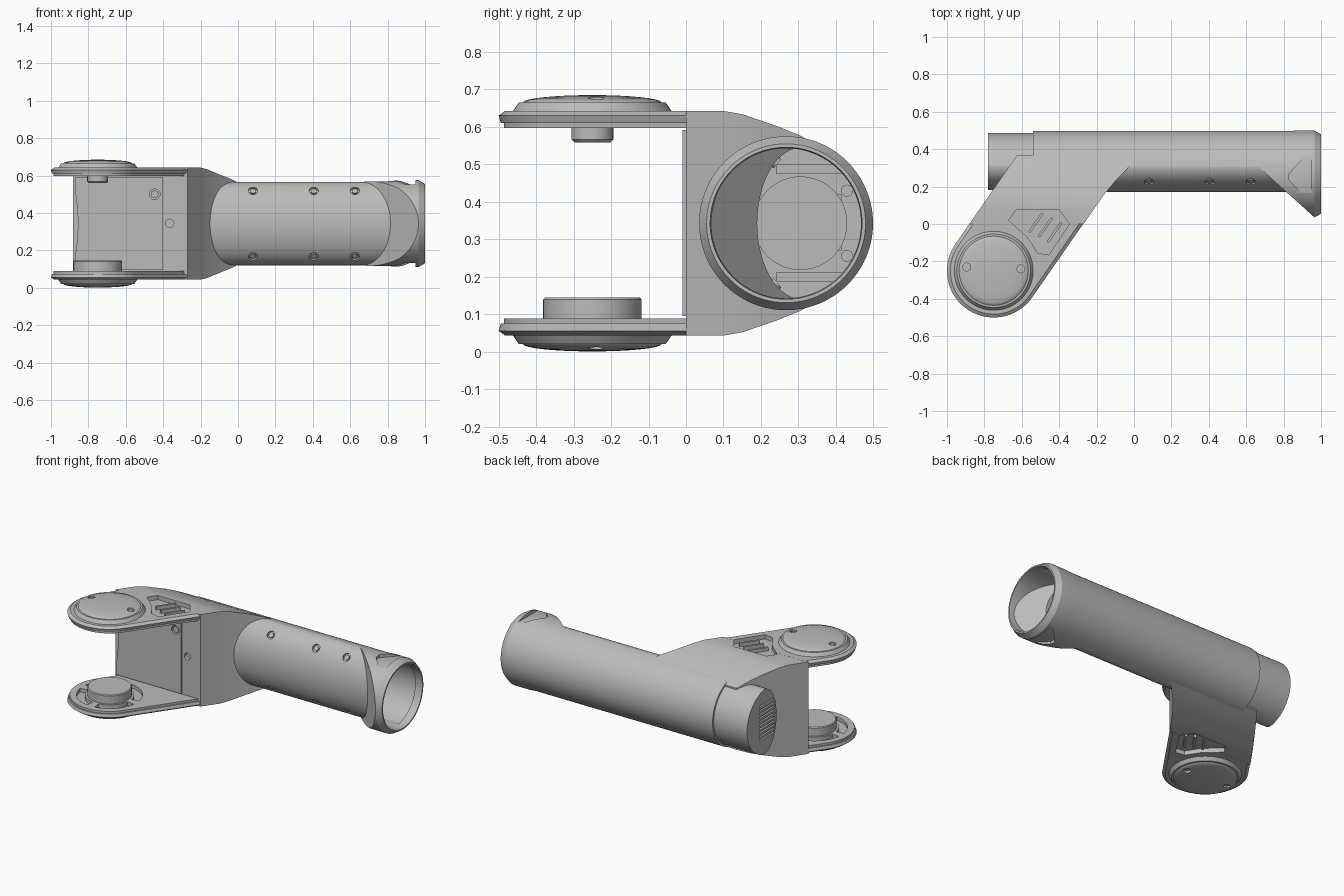
import bpy, bmesh, math
from mathutils import Vector, Matrix

old = bpy.data.objects.get("Cube")
if old:
    bpy.data.objects.remove(old)

grey = bpy.data.materials.new("satin_grey")
grey.use_nodes = True
grey.diffuse_color = (0.5, 0.5, 0.5, 1)
grey.node_tree.nodes["Principled BSDF"].inputs["Base Color"].default_value = (0.5, 0.5, 0.5, 1)

MID = 0.343                      # height of the mirror plane
TY = 0.272                       # tube axis in y
R = 0.226                        # tube radius
PIVOT = Vector((-0.75, -0.25))   # fork hinge axis
LEAN = math.radians(55.2)        # fork direction in plan
U = Vector((math.cos(LEAN), math.sin(LEAN)))


def add(name, bm):
    bmesh.ops.recalc_face_normals(bm, faces=bm.faces[:])
    me = bpy.data.meshes.new(name)
    bm.to_mesh(me)
    bm.free()
    me.materials.append(grey)
    ob = bpy.data.objects.new(name, me)
    bpy.context.collection.objects.link(ob)
    return ob


def loft_bm(rings):
    bm = bmesh.new()
    rows = [[bm.verts.new(p) for p in ring] for ring in rings]
    n = len(rows[0])
    for a, b in zip(rows, rows[1:]):
        for i in range(n):
            j = (i + 1) % n
            bm.faces.new((a[i], a[j], b[j], b[i]))
    bm.faces.new(rows[0])
    bm.faces.new(rows[-1])
    return bm


def loft(name, rings):
    return add(name, loft_bm(rings))


def flip(side, z):
    return MID + side * (z - MID)


def prism(name, pts, z0, z1, side=1):
    return loft(name, [[(x, y, flip(side, z)) for x, y in pts] for z in (z0, z1)])


def box(name, lo, hi):
    pts = [(lo[0], lo[1]), (hi[0], lo[1]), (hi[0], hi[1]), (lo[0], hi[1])]
    return prism(name, pts, lo[2], hi[2])


def rod(name, centre, axis, r, length, n=32):
    bm = bmesh.new()
    rot = Vector(axis).to_track_quat('Z', 'Y').to_matrix().to_4x4()
    bmesh.ops.create_cone(bm, cap_ends=True, segments=n, radius1=r, radius2=r,
                          depth=length, matrix=Matrix.Translation(centre) @ rot)
    return add(name, bm)


def turned(name, profile, centre, side=1, n=64):
    """Stack of circles (radius, height) about a vertical axis."""
    rings = [[(centre[0] + r * math.cos(2 * math.pi * i / n),
               centre[1] + r * math.sin(2 * math.pi * i / n), flip(side, z))
              for i in range(n)] for r, z in profile]
    return loft(name, rings)


def carve(ob, cutters, mode='DIFFERENCE'):
    for c in cutters:
        m = ob.modifiers.new(c.name, 'BOOLEAN')
        m.operation, m.object, m.solver = mode, c, 'EXACT'
        c.hide_render = True
        c.hide_set(True)


def bake(ob):
    """Apply the modifiers so sharp edges can be found on the result."""
    dg = bpy.context.evaluated_depsgraph_get()
    me = bpy.data.meshes.new_from_object(ob.evaluated_get(dg))
    ob.modifiers.clear()
    ob.data = me


def d_ring(x, inset=0.0, n=96):
    """Tube section: round back, flattened elliptical front."""
    r, split = R - inset, 0.31
    h = math.sqrt(r * r - (split - TY) ** 2)
    a0 = math.atan2(h, split - TY)
    pts = []
    for i in range(n // 2):
        a = -a0 + 2 * a0 * i / (n // 2)
        pts.append((x, TY + r * math.cos(a), MID + r * math.sin(a)))
    for i in range(n // 2):
        a = math.pi / 2 + math.pi * i / (n // 2)
        pts.append((x, split + (0.14 - inset) * math.cos(a), MID + h * math.sin(a)))
    return pts


def collar(name, profile, shift):
    """Full round tube mouth, sliced off along a slanting plane."""
    n = 96
    bm = loft_bm([[(x, TY - 0.005 + r * math.cos(2 * math.pi * i / n),
                    MID + r * math.sin(2 * math.pi * i / n)) for i in range(n)]
                  for x, r in profile])
    res = bmesh.ops.bisect_plane(bm, geom=bm.verts[:] + bm.edges[:] + bm.faces[:],
                                 plane_co=(0.66 + shift, 0.31, 0), plane_no=(0.27, 0.3, 0),
                                 clear_inner=True)
    cut = [e for e in res['geom_cut'] if isinstance(e, bmesh.types.BMEdge)]
    bmesh.ops.holes_fill(bm, edges=cut, sides=0)
    return add(name, bm)


# Main tube with flared mouth and hollow inside
tube = loft("main_tube", [d_ring(-0.54), d_ring(0.93)])
mouth = collar("mouth_form", [(0.6, R), (0.8, R), (0.86, 0.232), (0.965, 0.232), (1.0, 0.212)], 0)
carve(tube, [mouth], 'UNION')
cuts = [loft("tube_cavity", [d_ring(0.3, 0.02), d_ring(0.95, 0.02)]),
        collar("mouth_cavity", [(0.6, 0.2), (0.96, 0.2), (1.05, 0.206)], 0.035)]
for s in (1, -1):
    cuts.append(prism("collar_pocket", [(0.83, 0.27), (0.95, 0.4), (0.95, 0.11), (0.83, 0.235)],
                      0.553, 0.7, s))
    for x in (0.08, 0.405, 0.625):
        cuts.append(rod("screw_hole", (x, 0.222, flip(s, 0.521)), (0, -0.77, 0.64 * s), 0.025, 0.03))
        rod("tube_screw", (x, 0.235, flip(s, 0.51)), (0, -0.77, 0.64 * s), 0.016, 0.024, 16)
carve(tube, cuts)

# Motor and rails seen through the mouth
rod("inner_motor", (0.38, 0.305, MID), (1, 0, 0), 0.125, 0.2, 48)
box("motor_bracket", (0.29, 0.3, 0.27), (0.47, 0.415, 0.42))
for s in (1, -1):
    z0, z1 = sorted((flip(s, 0.475), flip(s, 0.5)))
    box("inner_rail", (0.29, 0.24, z0), (0.6, 0.42, z1))
    rod("rail_screw", (0.38, 0.43, flip(s, 0.43)), (1, 0, 0), 0.016, 0.2, 16)

# Tail cap with vent slots
tail = loft("tail_cap", [d_ring(-0.78, 0.012), d_ring(-0.5, 0.012)])
carve(tail, [box("tail_slot", (-0.8, 0.2, 0.235 + i * 0.024), (-0.765, 0.36, 0.245 + i * 0.024))
             for i in range(10)])

# Slanted arm body that narrows into the tube
rings = []
for y, h in ((0, 0.2995), (0.1, 0.2995), (0.15, 0.291), (0.24, 0.26), (0.3, 0.236), (0.37, 0.2)):
    xl, xr = -0.881 + 0.695 * y, -0.27 + 0.695 * y + max(0, y - 0.2) * 0.3
    rings.append([(xl, y, MID - h), (xr, y, MID - h), (xr, y, MID + h), (xl, y, MID + h)])
arm = loft("arm_body", rings)
carve(arm, [rod("large_hole", (-0.445, 0, 0.5), (0, 1, 0), 0.028, 0.05),
            rod("small_hole", (-0.365, 0, 0.345), (0, 1, 0), 0.022, 0.05)])
panel = box("fork_panel", (-0.868, -0.01, 0.095), (-0.402, 0.01, 0.592))
carve(panel, [rod("panel_hole", (-0.445, 0, 0.5), (0, 1, 0), 0.028, 0.06),
              rod("panel_scoop", (-1.868, 0, MID), (0, 1, 0), 1.012, 0.1, 256)])
rod("panel_screw", (-0.445, 0.01, 0.5), (0, 1, 0), 0.02, 0.03, 16)


def plate_ring(r, z, side, end=0.004, n=48):
    """Rounded fork plate outline, open end squared off on the arm body."""
    pts = [PIVOT + r * Vector((math.cos(a), math.sin(a)))
           for a in (LEAN + math.pi / 2 + math.pi * i / n for i in range(n + 1))]
    first = pts[0] + U * ((end - pts[0].y) / U.y)
    last = pts[-1] + U * ((end - pts[-1].y) / U.y)
    return [(p.x, p.y, flip(side, z)) for p in [first] + pts + [last]]


window = [(-0.67, 0.02), (-0.63, 0.075), (-0.4, 0.075), (-0.345, 0.0),
          (-0.455, -0.165), (-0.515, -0.155), (-0.57, -0.07)]
plates = []
for s, label in ((1, "upper"), (-1, "lower")):
    plate = loft(label + "_fork_plate",
                 [plate_ring(r, z, s) for r, z in
                  ((0.236, 0.597), (0.236, 0.611), (0.244, 0.611), (0.25, 0.63), (0.232, 0.643))])
    pocket = prism(label + "_window_cutter", window, 0.615, 0.7, s)
    carve(plate, [pocket])
    carve(arm, [pocket])
    plates.append(plate)
    # Slanting ribs inside the window
    for i in range(4):
        p = Vector((-0.56 + i * 0.05, -0.045 - i * 0.025))
        q, w = p + U * 0.125, Vector((U.y, -U.x)) * 0.007
        prism(label + "_window_rib", [p - w, p + w, q + w, q - w], 0.613, 0.637, s)
    # Domed hinge cap with two screws
    dome = [(0.213, 0.64), (0.205, 0.652), (0.196, 0.665)]
    dome += [(0.185 * math.cos(a), 0.665 + 0.02 * math.sin(a))
             for a in (math.radians(d) for d in range(0, 90, 12))]
    cap = turned(label + "_hinge_cap", dome, PIVOT, s)
    spots = [(-0.895, -0.23), (-0.605, -0.24)]
    carve(cap, [turned("cap_screw_hole", [(0.021, 0.664), (0.021, 0.7)], c, s, 24) for c in spots])
    for c in spots:
        turned("cap_screw", [(0.014, 0.66), (0.014, 0.67)], c, s, 16)

# Hinge pins on the inner faces, and the groove around the wide one
turned("upper_hinge_pin", [(0.056, 0.6), (0.056, 0.567), (0.048, 0.559)], PIVOT)
turned("lower_hinge_pin", [(0.131, 0.08), (0.131, 0.14), (0.126, 0.145)], PIVOT)
for k in range(4):
    arc = [math.radians(k * 90 + 8 + 74 * i / 12) for i in range(13)]
    pts = [PIVOT + 0.145 * Vector((math.cos(a), math.sin(a))) for a in arc]
    pts += [PIVOT + 0.195 * Vector((math.cos(a), math.sin(a))) for a in reversed(arc)]
    carve(plates[1], [prism("ring_slot", pts, 0.065, 0.1)])

# Apply cuts, then shade smooth with sharp edges kept
solid = [o for o in bpy.context.collection.objects if o.type == 'MESH' and not o.hide_render]
bpy.context.view_layer.update()
for o in solid:
    if o.modifiers:
        bake(o)
bpy.ops.object.select_all(action='DESELECT')
for o in solid:
    o.select_set(True)
bpy.context.view_layer.objects.active = solid[0]
bpy.ops.object.shade_smooth_by_angle(angle=math.radians(28))
for o in [o for o in bpy.context.collection.objects if o.type == 'MESH' and o.hide_render]:
    bpy.data.objects.remove(o)
